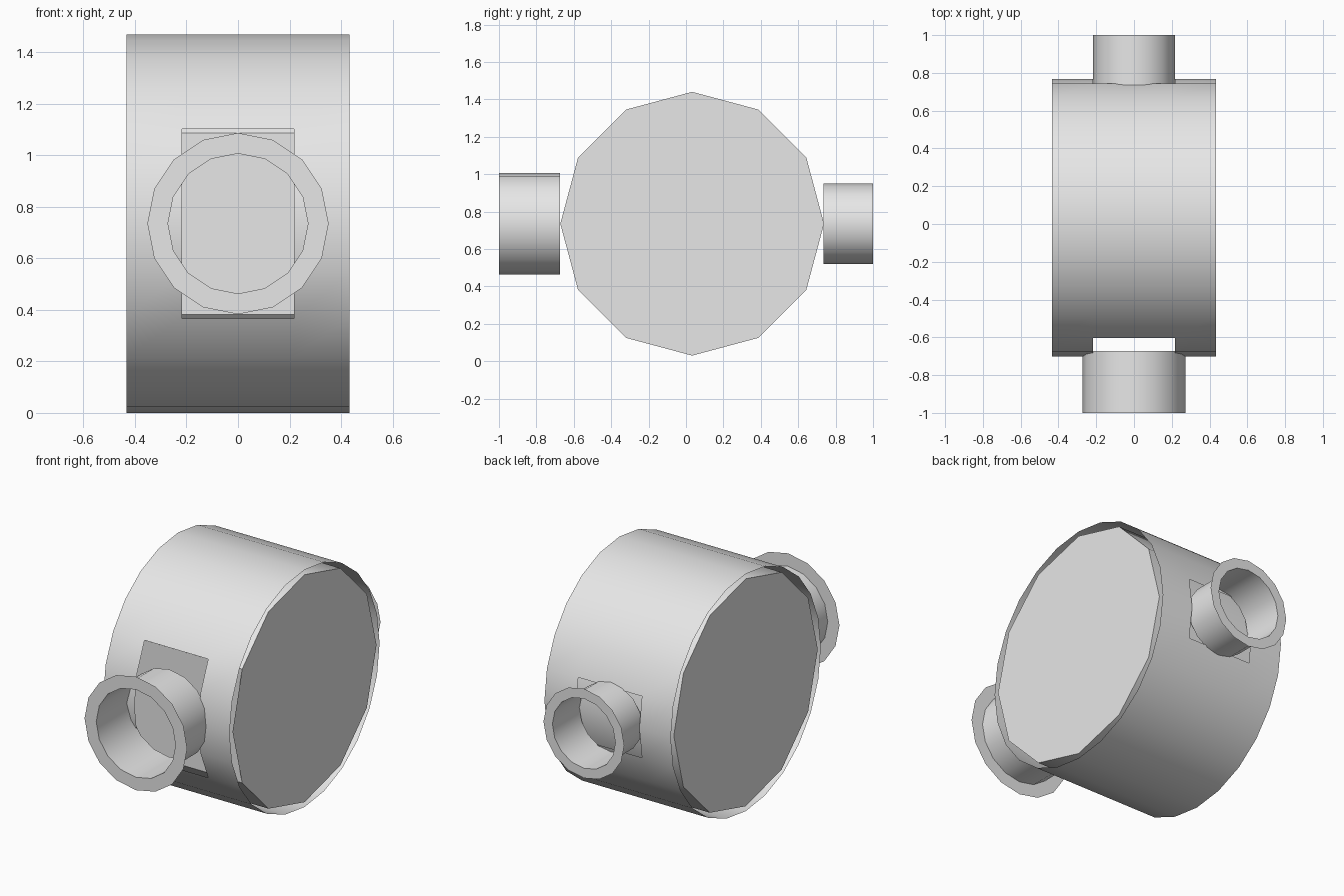
import bpy
import bmesh
from math import cos, sin, pi, radians

cube = bpy.data.objects.get("Cube")
if cube:
    bpy.data.objects.remove(cube, do_unlink=True)

CY, CZ = 0.033, 0.735        # drum axis
HALF = 0.433                 # drum half width
HOLE = 0.218                 # half width of the wall openings

grey = bpy.data.materials.new("plain_grey")
grey.use_nodes = True
grey.diffuse_color = (0.8, 0.8, 0.8, 1)
grey.node_tree.nodes["Principled BSDF"].inputs["Base Color"].default_value = (0.8, 0.8, 0.8, 1)


def finish(bm, name, smooth=True):
    mesh = bpy.data.meshes.new(name)
    bm.to_mesh(mesh)
    bm.free()
    mesh.materials.append(grey)
    ob = bpy.data.objects.new(name, mesh)
    bpy.context.collection.objects.link(ob)
    if smooth:
        bpy.ops.object.select_all(action='DESELECT')
        ob.select_set(True)
        bpy.context.view_layer.objects.active = ob
        bpy.ops.object.shade_smooth_by_angle(angle=radians(40))
    return ob


def drum_point(bm, x, r, a):
    """Point on the drum; angle 0 faces the front, 90 degrees is up."""
    return bm.verts.new((x, CY - r * cos(a), CZ + r * sin(a)))


def bridge(bm, a, b):
    n = len(a)
    for i in range(n):
        j = (i + 1) % n
        bm.faces.new((a[i], a[j], b[j], b[i]))


# Thin outer wall with a tall front opening and a shorter back opening
bm = bmesh.new()
n = 24
cols = [[drum_point(bm, x, 0.735, 2 * pi * i / n) for i in range(n)]
        for x in (-HALF, -HOLE, HOLE, HALF)]
front_gap, back_gap = (22, 23, 0, 1), (11, 12)
for c in range(3):
    for i in range(n):
        if c == 1 and i in front_gap + back_gap:
            continue
        j = (i + 1) % n
        bm.faces.new((cols[c][i], cols[c][j], cols[c + 1][j], cols[c + 1][i]))
bmesh.ops.recalc_face_normals(bm, faces=bm.faces)
for f in bm.faces:
    mid = f.calc_center_median()
    if f.normal.y * (mid.y - CY) + f.normal.z * (mid.z - CZ) < 0:
        f.normal_flip()
finish(bm, "drum_wall")

# Inner twelve-sided core, flat behind the front opening
bm = bmesh.new()
sides = [[drum_point(bm, x, 0.705, 2 * pi * i / 12) for i in range(1, 12)]
         for x in (-HALF, HALF)]
bridge(bm, *sides)
bmesh.ops.recalc_face_normals(bm, faces=bm.faces)
for f in bm.faces:
    mid = f.calc_center_median()
    if f.normal.y * (mid.y - CY) + f.normal.z * (mid.z - CZ) < 0:
        f.normal_flip()
finish(bm, "inner_core")

# Twelve-sided end discs
for name, x in (("left_end_disc", HALF), ("right_end_disc", -HALF)):
    bm = bmesh.new()
    f = bm.faces.new([drum_point(bm, x, 0.705, 2 * pi * i / 12) for i in range(12)])
    f.normal_update()
    if f.normal.x * x < 0:
        f.normal_flip()
    finish(bm, name, False)


def ring(bm, y, r):
    return [bm.verts.new((r * sin(2 * pi * i / 16), y, CZ + r * cos(2 * pi * i / 16)))
            for i in range(16)]


# Open pipe stubs, each with a flat flange on its outer end
for side, y0, y1, r, flange in (("front", -0.673, -1, 0.272, 0.352),
                                ("back", 0.735, 1, 0.216, 0.277)):
    bm = bmesh.new()
    bridge(bm, ring(bm, y0, r), ring(bm, y1, r))
    bm.normal_update()
    for f in bm.faces:
        mid = f.calc_center_median()
        if f.normal.x * mid.x + f.normal.z * (mid.z - CZ) < 0:
            f.normal_flip()
    finish(bm, side + "_pipe")
    bm = bmesh.new()
    bridge(bm, ring(bm, y1, r), ring(bm, y1, flange))
    bm.normal_update()
    for f in bm.faces:
        if f.normal.y * y1 < 0:
            f.normal_flip()
    finish(bm, side + "_flange", False)
